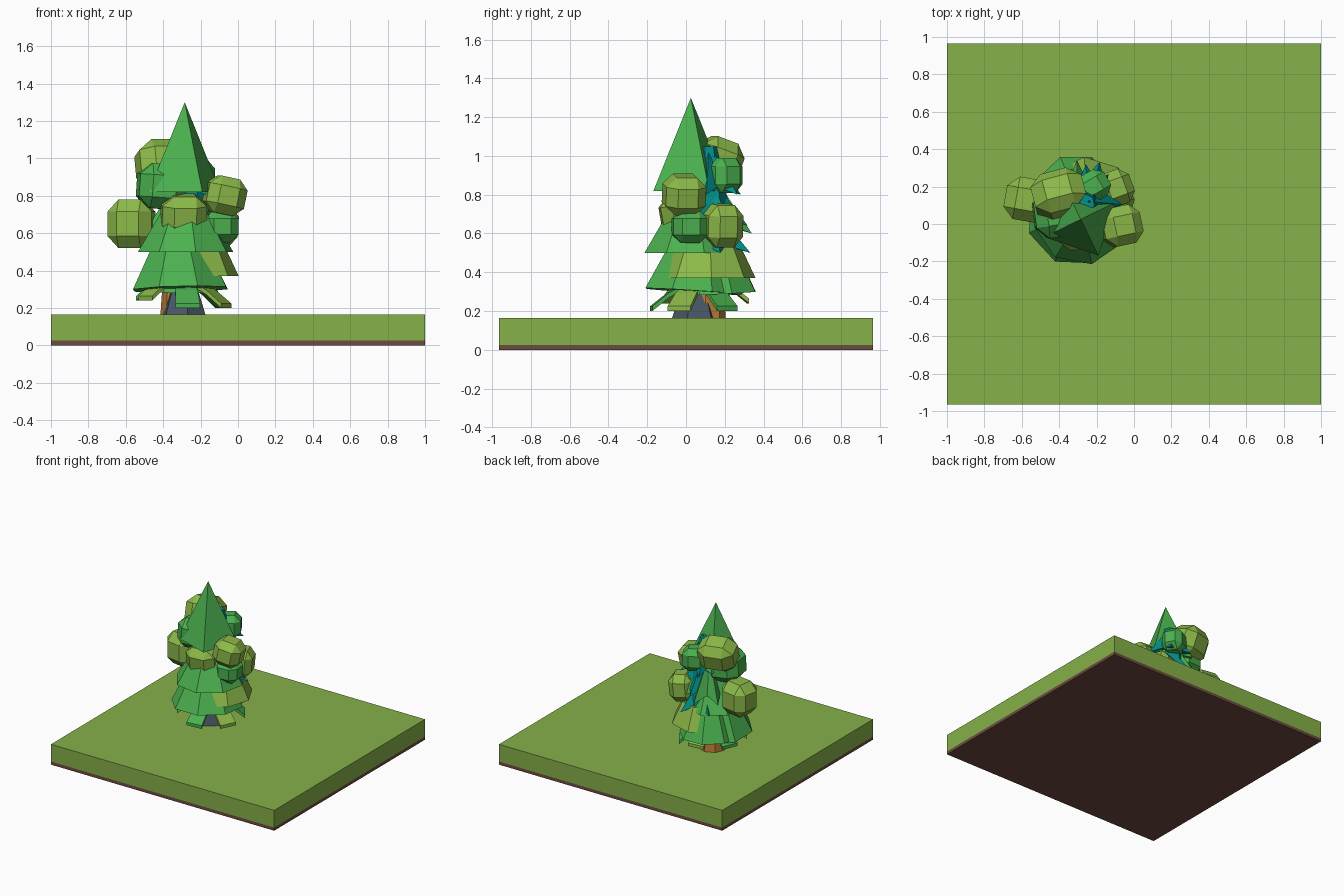
import bpy, bmesh, math
from mathutils import Matrix, Euler

if "Cube" in bpy.data.objects:
    bpy.data.objects.remove(bpy.data.objects["Cube"])


def mat(name, hexcol):
    m = bpy.data.materials.new(name)
    lin = [(int(hexcol[i:i + 2], 16) / 255) ** 2.2 for i in (0, 2, 4)]
    m.diffuse_color = (*lin, 1)
    m.use_nodes = True
    m.node_tree.nodes["Principled BSDF"].inputs["Base Color"].default_value = m.diffuse_color
    return m


GREEN, LIGHT, TEAL = mat("leaf_green", "4CAF50"), mat("leaf_light", "8BB84A"), mat("leaf_teal", "0A8F8A")
GRASS, SOIL = mat("grass", "84AF4A"), mat("soil", "6D4C41")
BARK, GREY = mat("bark", "C07F3C"), mat("stone_bark", "4A5764")


def finish(name, bm, material, loc=(0, 0, 0), rot=(0, 0, 0)):
    bmesh.ops.recalc_face_normals(bm, faces=bm.faces)
    me = bpy.data.meshes.new(name)
    bm.to_mesh(me)
    bm.free()
    me.materials.append(material)
    ob = bpy.data.objects.new(name, me)
    ob.location = loc
    ob.rotation_euler = [math.radians(a) for a in rot]
    bpy.context.collection.objects.link(ob)


def box(name, size, loc, material):
    bm = bmesh.new()
    bmesh.ops.create_cube(bm, size=1, matrix=Matrix.Diagonal((*size, 1)))
    finish(name, bm, material, loc)


def tier(name, x, y, z0, z1, r0, r1, sides, material, rot=(0, 0, 0)):
    """Tapered foliage skirt or trunk from z0 up to z1."""
    bm = bmesh.new()
    bmesh.ops.create_cone(bm, cap_ends=True, segments=sides, radius1=r0, radius2=r1, depth=z1 - z0)
    finish(name, bm, material, (x, y, (z0 + z1) / 2), rot)


def blob(name, loc, half, material, rot=(0, 0, 0)):
    """Leaf clump: heavily chamfered cube."""
    bm = bmesh.new()
    bmesh.ops.create_cube(bm, size=2)
    bmesh.ops.bevel(bm, geom=bm.edges[:], offset=0.5, segments=1, affect='EDGES')
    bmesh.ops.scale(bm, vec=half, verts=bm.verts)
    finish(name, bm, material, loc, rot)


def star(name, x, y, z0, z1, r, points, material, turn=0, inner=0.55):
    """Spiky tier: star-shaped rim rising to a point."""
    bm = bmesh.new()
    top, under = bm.verts.new((0, 0, z1 - z0)), bm.verts.new((0, 0, 0.06))
    rim = []
    for i in range(points * 2):
        a, q = math.pi * i / points, r if i % 2 == 0 else r * inner
        rim.append(bm.verts.new((q * math.cos(a), q * math.sin(a), 0 if i % 2 == 0 else 0.04)))
    for i, v in enumerate(rim):
        w = rim[(i + 1) % len(rim)]
        bm.faces.new((v, w, top))
        bm.faces.new((w, v, under))
    finish(name, bm, material, (x, y, z0), (0, 0, turn))


def leaf(name, x, y, angle, z, r, material):
    """Drooping flap that hangs outward under the lowest skirt."""
    bm = bmesh.new()
    prof = [(0.07, 0.12, 0.05), (r * 0.65, 0.07, 0.06), (r, 0, 0.065)]
    rows = [[bm.verts.new((d, s * w, h + t)) for s, t in ((-1, 0), (1, 0), (1, 0.025), (-1, 0.025))]
            for d, h, w in prof]
    for a, b in zip(rows, rows[1:]):
        for i in range(4):
            j = (i + 1) % 4
            bm.faces.new((a[i], a[j], b[j], b[i]))
    bm.faces.new(rows[0])
    bm.faces.new(rows[-1])
    finish(name, bm, material, (x, y, z), (0, 0, angle))


# ground slab
box("soil_layer", (2, 1.93, 0.025), (0, 0, 0.0125), SOIL)
box("grass_layer", (2, 1.93, 0.14), (0, 0, 0.095), GRASS)

# trunks
tier("grey_trunk", -0.29, 0.05, 0.16, 0.36, 0.125, 0.06, 6, GREY, (0, 0, 10))
tier("brown_trunk", -0.31, 0.10, 0.16, 0.60, 0.105, 0.075, 8, BARK)

# drooping lowest leaves
for i, a in enumerate((-85, -25, 35, 95, 155, 215)):
    leaf(f"droop_leaf_{i}", -0.29, 0.07, a, 0.20 if i < 3 else 0.24, 0.25, GREEN if i % 2 == 0 else LIGHT)

# big overlapping skirts
tier("lower_skirt", -0.31, 0.05, 0.30, 0.50, 0.27, 0.17, 8, GREEN, (-4, 0, 20))
tier("light_skirt", -0.245, 0.11, 0.37, 0.54, 0.25, 0.17, 8, LIGHT, (0, 0, 5))
tier("middle_skirt", -0.28, 0.04, 0.50, 0.72, 0.26, 0.13, 8, GREEN, (0, 0, 12))
tier("back_skirt", -0.31, 0.15, 0.29, 0.50, 0.22, 0.13, 8, GREEN, (3, 0, 22))

# teal spiky core
for i, (z, r) in enumerate(((0.50, 0.22), (0.64, 0.20), (0.80, 0.18))):
    star(f"teal_tier_{i}", -0.24, 0.12, z, z + 0.26, r, 6, TEAL, 20 * i + 15)
tier("teal_core", -0.26, 0.11, 0.5, 1.05, 0.16, 0.05, 7, TEAL)
star("green_back_spikes", -0.30, 0.13, 0.60, 0.92, 0.21, 7, GREEN, 40)

# four-sided treetop
tier("treetop", -0.285, 0.025, 0.82, 1.30, 0.215, 0, 4, GREEN, (0, 0, 26))

# leaf clumps
blob("clump_top", (-0.40, 0.16, 0.97), (0.14, 0.115, 0.12), LIGHT, (-20, 0, 15))
blob("clump_upper_left", (-0.41, 0.06, 0.85), (0.125, 0.13, 0.12), GREEN, (0, 4, 8))
blob("clump_left", (-0.57, 0.13, 0.65), (0.12, 0.115, 0.13), LIGHT, (0, 0, -10))
blob("clump_front", (-0.29, -0.02, 0.70), (0.12, 0.11, 0.105), LIGHT, (10, 0, 5))
blob("clump_right", (-0.07, -0.01, 0.80), (0.105, 0.105, 0.10), LIGHT, (0, 12, 12))
blob("clump_right_low", (-0.09, 0.02, 0.635), (0.09, 0.09, 0.085), GREEN, (0, 0, 5))
blob("clump_back_right", (-0.10, 0.19, 0.64), (0.09, 0.095, 0.11), LIGHT, (0, 5, 20))
blob("clump_back", (-0.22, 0.20, 0.90), (0.09, 0.08, 0.09), GREEN, (0, 0, 30))
